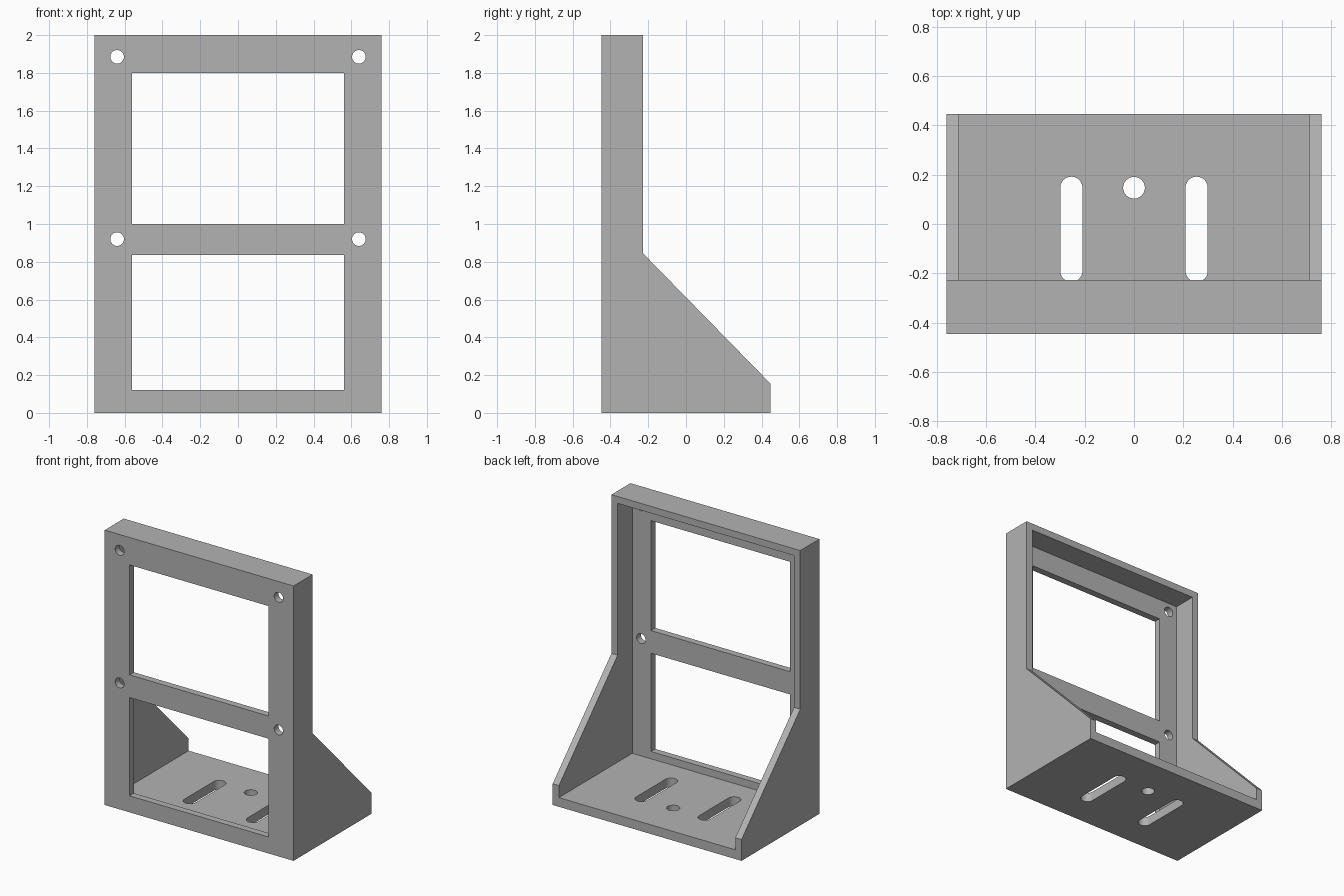
import bpy
import bmesh
from math import cos, sin, pi, radians

default = bpy.data.objects.get("Cube")
if default:
    bpy.data.objects.remove(default, do_unlink=True)

grey = bpy.data.materials.new("plain grey")
grey.use_nodes = True
grey.diffuse_color = (0.45, 0.45, 0.45, 1)
grey.node_tree.nodes["Principled BSDF"].inputs["Base Color"].default_value = (0.45, 0.45, 0.45, 1)

HALF_W, FRONT, BACK = 0.76, -0.447, 0.447
FRAME_BACK, WALL, FLOOR = -0.228, 0.05, 0.067


def prism(name, outline, axis, start, end):
    """Extrude a 2D outline along one axis: the outline fills the other two."""
    place = {"x": lambda a, b: (start, a, b),
             "y": lambda a, b: (a, start, b),
             "z": lambda a, b: (a, b, start)}[axis]
    bm = bmesh.new()
    face = bm.faces.new([bm.verts.new(place(a, b)) for a, b in outline])
    grown = bmesh.ops.extrude_face_region(bm, geom=[face])["geom"]
    shift = [(end - start) if axis == k else 0 for k in "xyz"]
    bmesh.ops.translate(bm, vec=shift,
                        verts=[v for v in grown if isinstance(v, bmesh.types.BMVert)])
    bmesh.ops.recalc_face_normals(bm, faces=bm.faces)
    mesh = bpy.data.meshes.new(name)
    bm.to_mesh(mesh)
    bm.free()
    mesh.materials.append(grey)
    obj = bpy.data.objects.new(name, mesh)
    bpy.context.collection.objects.link(obj)
    return obj


def rect(a0, a1, b0, b1):
    return [(a0, b0), (a1, b0), (a1, b1), (a0, b1)]


def slot(cx, low, high, r, n=16):
    """Rounded slot outline; a circle when low equals high."""
    top = [(cx + r * cos(pi * i / n), high + r * sin(pi * i / n)) for i in range(n + 1)]
    bottom = [(cx - r * cos(pi * i / n), low - r * sin(pi * i / n)) for i in range(n + 1)]
    if low == high:
        top, bottom = top[:-1], bottom[:-1]
    return top + bottom


# Solid body from the side profile
bracket = prism("bracket", [(FRONT, 0), (BACK, 0), (BACK, 0.155), (FRAME_BACK, 0.845),
                            (FRAME_BACK, 2), (FRONT, 2)], "x", -HALF_W, HALF_W)

# Hollow that leaves the front plate, floor, roof and side walls
inner = HALF_W - WALL
cutters = [prism("hollow", rect(-inner, inner, FLOOR, 2 - WALL), "y", FRONT + WALL, 1)]

# Two windows in the front plate
for low, high in ((0.12, 0.835), (1.0, 1.8)):
    cutters.append(prism("window", rect(-0.56, 0.56, low, high), "y", -0.6, -0.3))

# Screw holes in the front plate
for x in (-0.64, 0.64):
    for z in (0.92, 1.885):
        cutters.append(prism("screw_hole", slot(x, z, z, 0.036), "y", -0.6, -0.3))

# Floor slots and centre hole
for x in (-0.254, 0.254):
    cutters.append(prism("floor_slot", slot(x, -0.19, 0.147, 0.045), "z", -0.1, 0.11))
cutters.append(prism("floor_hole", slot(0, 0.147, 0.147, 0.044), "z", -0.1, 0.11))

# Cut the body and drop the cutters
bpy.ops.object.select_all(action="DESELECT")
bracket.select_set(True)
bpy.context.view_layer.objects.active = bracket
for cutter in cutters:
    cutter.hide_render = True
    mod = bracket.modifiers.new("cut", "BOOLEAN")
    mod.operation = "DIFFERENCE"
    mod.solver = "EXACT"
    mod.object = cutter
    bpy.ops.object.modifier_apply(modifier=mod.name)
    bpy.data.objects.remove(cutter, do_unlink=True)

bpy.ops.object.shade_smooth_by_angle(angle=radians(30))
